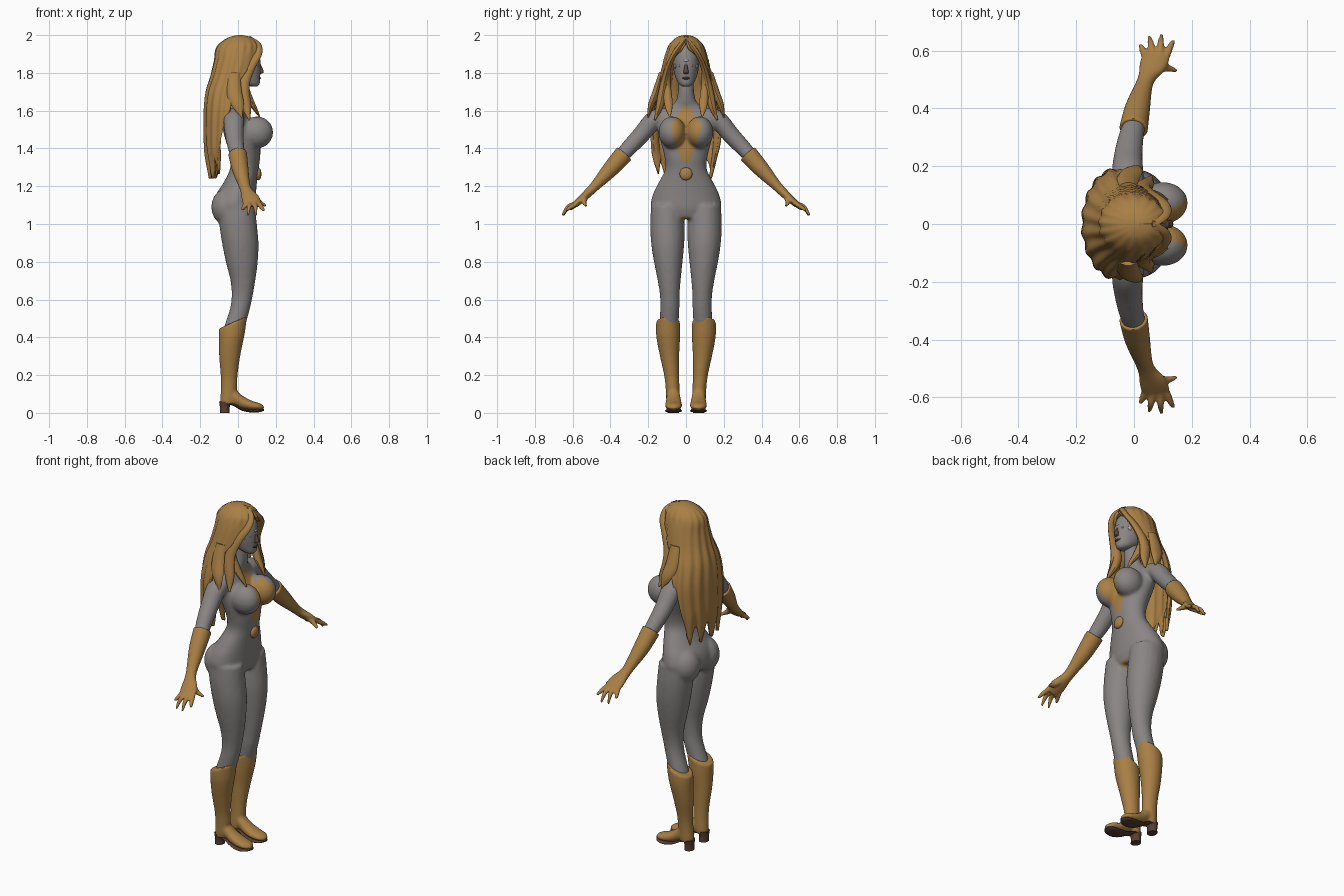
import bpy, bmesh, math
from mathutils import Vector, Matrix

cube = bpy.data.objects.get("Cube")
if cube:
    bpy.data.objects.remove(cube)


def material(name, r, g, b):
    m = bpy.data.materials.new(name)
    m.use_nodes = True
    m.diffuse_color = (r, g, b, 1)
    m.node_tree.nodes["Principled BSDF"].inputs["Base Color"].default_value = (r, g, b, 1)
    return m


GREY = material("suit grey", 0.25, 0.235, 0.23)
GOLD = material("gold", 0.40, 0.215, 0.06)
SKIN = material("brown skin", 0.12, 0.065, 0.045)
SOLE = material("dark brown sole", 0.09, 0.05, 0.035)
PALE = material("pale face paint", 0.5, 0.5, 0.52)
LIPS = material("dark lips", 0.06, 0.025, 0.02)
X, Z = Vector((1, 0, 0)), Vector((0, 0, 1))


def smooth_path(stations, steps=4):
    """Catmull-Rom interpolation of whole stations (position and radii)."""
    p = [Vector(s) for s in stations]
    p = [2 * p[0] - p[1]] + p + [2 * p[-1] - p[-2]]
    out = []
    for a, b, c, d in zip(p, p[1:], p[2:], p[3:]):
        for i in range(steps):
            t = i / steps
            out.append(0.5 * (2 * b + (c - a) * t + (2 * a - 5 * b + 4 * c - d) * t * t
                              + (3 * b - a - 3 * c + d) * t ** 3))
    return out + [p[-2]]


def bridge(bm, rings, closed=True):
    n = len(rings[0])
    for r, q in zip(rings, rings[1:]):
        for i in range(n if closed else n - 1):
            j = (i + 1) % n
            bm.faces.new((r[i], r[j], q[j], q[i]))


def loft(bm, stations, side=1, axis=None, n=20, tilt=0):
    """Skin elliptical rings (x, y, z, radius a, radius b), mirrored by side."""
    path = smooth_path(stations)
    rings = []
    for i, s in enumerate(path):
        if axis is None:
            t = (path[min(i + 1, len(path) - 1)] - path[max(i - 1, 0)]).to_3d().normalized()
        else:
            t = axis
        ref = Vector((0, 1, 0)) if abs(t.x) > 0.9 else X
        u = (ref - t * ref.dot(t)).normalized()
        v = t.cross(u)
        ring = []
        for k in range(n):
            a = math.tau * k / n
            co = s.to_3d() + u * math.cos(a) * max(s[3], 0.002) + v * math.sin(a) * max(s[4], 0.002)
            if tilt and i < 3:
                co.z += tilt * (co.x - s[0]) * (3 - i) / 3
            ring.append(bm.verts.new((co.x, co.y * side, co.z)))
        rings.append(ring)
    bridge(bm, rings)
    bm.faces.new(rings[0])
    bm.faces.new(rings[-1])


def ball(bm, centre, size, seg=20):
    bmesh.ops.create_uvsphere(bm, u_segments=seg, v_segments=seg // 2, radius=1,
                              matrix=Matrix.Translation(centre) @ Matrix.Diagonal((*size, 1)))


def finish(bm, name, *mats, voxel=0, angle=50, recalc=True):
    if recalc:
        bmesh.ops.recalc_face_normals(bm, faces=bm.faces)
    me = bpy.data.meshes.new(name)
    bm.to_mesh(me)
    bm.free()
    ob = bpy.data.objects.new(name, me)
    bpy.context.collection.objects.link(ob)
    if voxel:  # fuse overlapping volumes into one skin
        mod = ob.modifiers.new("fuse", "REMESH")
        mod.mode, mod.voxel_size = "VOXEL", voxel
        mod = ob.modifiers.new("relax", "SMOOTH")
        mod.factor, mod.iterations = 0.5, 6
        dg = bpy.context.evaluated_depsgraph_get()
        ob.data = bpy.data.meshes.new_from_object(ob.evaluated_get(dg))
        ob.modifiers.clear()
        ob.data.name = name
    ob.data.materials.clear()
    for m in mats:
        ob.data.materials.append(m)
    for o in bpy.context.selected_objects:
        o.select_set(False)
    ob.select_set(True)
    bpy.context.view_layer.objects.active = ob
    bpy.ops.object.shade_smooth_by_angle(angle=math.radians(angle))
    return ob


# Body: torso, neck, legs and upper arms fused together
bm = bmesh.new()
loft(bm, [(-.01, 0, 1.03, .085, .11), (-.02, 0, 1.08, .11, .183), (-.012, 0, 1.15, .107, .178),
          (.012, 0, 1.22, .088, .145), (.033, 0, 1.29, .076, .11), (.038, 0, 1.36, .08, .115),
          (.025, 0, 1.44, .09, .135), (0, 0, 1.52, .085, .15), (-.015, 0, 1.58, .065, .145),
          (-.01, 0, 1.62, .052, .09), (.005, 0, 1.65, .045, .055), (.015, 0, 1.7, .042, .043),
          (.02, 0, 1.78, .04, .04)], axis=Z, n=32)
for s in (1, -1):
    ball(bm, (.1, .073 * s, 1.485), (.087, .073, .085))
    ball(bm, (-.055, .088 * s, 1.09), (.087, .085, .1))
    loft(bm, [(-.01, .1, 1.1, .1, .085), (0, .099, 1, .1, .091), (.012, .097, .9, .097, .088),
              (.02, .094, .8, .085, .076), (.026, .089, .7, .066, .061), (.022, .086, .62, .056, .052),
              (.01, .086, .55, .053, .051), (-.02, .09, .45, .055, .05), (-.03, .09, .4, .05, .046)],
         s, axis=Z)
    loft(bm, [(-.02, .1, 1.575, .055, .045), (-.022, .17, 1.55, .056, .05), (-.02, .235, 1.475, .05, .047),
              (-.008, .31, 1.395, .043, .042), (.01, .36, 1.34, .035, .035)], s)
body = finish(bm, "body_suit", GREY, GOLD, voxel=.009)

# Gold chest panel cut into the suit along straight seams
bm = bmesh.new()
bm.from_mesh(body.data)
low, wide, top = Vector((0, .022, 1.33)), Vector((0, .085, 1.52)), Vector((0, .02, 1.61))
seams = []
for s in (1, -1):
    for a, b in ((low, wide), (wide, top)):
        d = b - a
        seams.append((Vector((0, a.y * s, a.z)), Vector((0, d.z * s, -d.y))))
seams.append((low, -Z))
for co, no in seams:
    faces = [f for f in bm.faces if f.normal.x > 0 and f.calc_center_median().x > .03
             and 1.28 < f.calc_center_median().z < 1.66]
    geom = set(faces) | {e for f in faces for e in f.edges} | {v for f in faces for v in f.verts}
    bmesh.ops.bisect_plane(bm, geom=list(geom), plane_co=co, plane_no=no, dist=1e-5)
for f in bm.faces:
    c = f.calc_center_median()
    panel = c.x > .03 and f.normal.x > 0 and all((c - co).dot(no) < 0 for co, no in seams)
    crotch = abs(c.y) < .025 and c.z < 1.04 and f.normal.z < -.4 and c.z > .97
    f.material_index = int(panel or crotch)
bm.to_mesh(body.data)
bm.free()

# Belt disc
bm = bmesh.new()
ball(bm, (.108, 0, 1.265), (.016, .034, .034))
finish(bm, "belt_disc", GOLD)

for s, side in ((1, "left"), (-1, "right")):
    # Glove with forearm, palm, fingers and thumb
    bm = bmesh.new()
    loft(bm, [(-.002, .327, 1.372, .05, .051), (.012, .40, 1.29, .044, .043), (.033, .475, 1.208, .031, .028),
              (.046, .51, 1.172, .032, .024), (.066, .55, 1.135, .048, .021), (.08, .59, 1.1, .047, .016)], s)
    for base, tip in (((.04, .575), (.02, .622, 1.075)), ((.064, .59), (.052, .65, 1.045)),
                      ((.09, .59), (.095, .655, 1.045)), ((.112, .58), (.138, .636, 1.07))):
        loft(bm, [(*base, 1.108, .013, .013), ((base[0] + tip[0]) / 2, (base[1] + tip[1]) / 2 + .004, 1.088, .012, .012),
                  (*tip, .006, .006)], s, n=10)
    loft(bm, [(.055, .52, 1.16, .018, .016), (.105, .54, 1.122, .015, .014), (.148, .53, 1.095, .007, .007)], s, n=10)
    finish(bm, side + "_glove", GOLD, voxel=.005)

    # Boot: shaft and foot
    bm = bmesh.new()
    loft(bm, [(-.026, .095, .48, .075, .065), (-.035, .094, .4, .067, .063), (-.044, .087, .3, .056, .051),
              (-.047, .076, .2, .045, .04), (-.048, .071, .13, .043, .037), (-.052, .068, .07, .042, .037),
              (-.055, .068, .045, .038, .034)], s, axis=Z, tilt=.45)
    loft(bm, [(-.06, .068, .09, .03, .035), (-.02, .067, .085, .036, .045), (.02, .066, .058, .041, .036),
              (.07, .066, .04, .046, .026), (.115, .066, .033, .038, .018), (.138, .066, .028, .015, .009)], s, axis=X)
    finish(bm, side + "_boot", GOLD, voxel=.007)

    # Sole and heel block
    bm = bmesh.new()
    loft(bm, [(-.08, .068, .052, .03, .006), (-.03, .067, .045, .032, .006), (.02, .066, .02, .038, .008),
              (.07, .066, .01, .046, .008), (.115, .066, .012, .038, .008), (.138, .066, .017, .013, .005)], s, axis=X)
    loft(bm, [(-.068, .068, .06, .032, .034), (-.07, .068, .03, .026, .029), (-.07, .068, 0, .026, .03)], s, axis=Z)
    finish(bm, side + "_sole", SOLE, angle=40)

# Head: chin to crown, brown in front and grey at the sides
bm = bmesh.new()
loft(bm, [(.085, 0, 1.728, .018, .018), (.068, 0, 1.742, .046, .038), (.045, 0, 1.775, .072, .055),
          (.035, 0, 1.82, .084, .066), (.03, 0, 1.87, .087, .07), (.022, 0, 1.92, .08, .066),
          (.015, 0, 1.955, .05, .04)], axis=Z, n=40)
for f in bm.faces:
    c = f.calc_center_median()
    f.material_index = int(c.x > .066 + .5 * max(0, c.z - 1.9))
finish(bm, "head", GREY, SKIN)

# Nose
bm = bmesh.new()
loft(bm, [(.11, 0, 1.855, .006, .007), (.12, 0, 1.825, .01, .01), (.124, 0, 1.803, .012, .014),
          (.115, 0, 1.795, .006, .01)], axis=Z, n=12)
finish(bm, "nose", SKIN)

# Lips, brow mark, eyes and cheek marks
bm = bmesh.new()
ball(bm, (.113, 0, 1.772), (.008, .02, .007))
finish(bm, "lips", LIPS)
bm = bmesh.new()
ball(bm, (.116, 0, 1.866), (.004, .014, .006), 12)
for s in (1, -1):
    ball(bm, (.107, .03 * s, 1.838), (.004, .011, .004), 12)
    ball(bm, (.075, .057 * s, 1.835), (.014, .006, .014), 12)
finish(bm, "face_paint", PALE)

# Hair shell: x centre, z, depth, width and half angle of the face opening
bm = bmesh.new()
shell = [(.012, 2.0, .012, .012, 0), (.01, 1.988, .06, .05, 0), (.006, 1.955, .104, .085, .02),
         (0, 1.92, .118, .102, .25), (-.004, 1.87, .12, .117, .75), (-.02, 1.78, .125, .138, 1.2),
         (-.04, 1.7, .13, .165, 1.4), (-.05, 1.6, .13, .19, 1.55), (-.06, 1.5, .12, .19, 1.75),
         (-.072, 1.4, .105, .183, 1.85), (-.085, 1.31, .07, .165, 1.95)]
rings = []
path = smooth_path(shell, 3)
for i, (cx, z, depth, width, gap) in enumerate(path):
    fall = i / (len(path) - 1)
    ring = []
    for k in range(73):
        a = gap + (math.tau - 2 * gap) * k / 72
        wave = 1 + .03 * min(1, 4 * fall) * math.sin(17 * a + 2 * math.sin(5 * z))
        drop = .05 * fall ** 8 * math.sin(11 * a) - .02 * fall ** 8
        ring.append(bm.verts.new((cx + depth * wave * math.cos(a), width * wave * math.sin(a), z + drop)))
    rings.append(ring)
bridge(bm, rings, closed=False)
bm.faces.new(rings[0])
hair = finish(bm, "hair_shell", GOLD)
mod = hair.modifiers.new("thickness", "SOLIDIFY")
mod.thickness, mod.offset = .016, -1

# Front locks framing the face and falling over the shoulders
bm = bmesh.new()
for s in (1, -1):
    loft(bm, [(.05, .005, 1.975, .03, .014), (.1, .03, 1.945, .024, .014), (.105, .062, 1.9, .022, .014),
              (.07, .09, 1.84, .026, .016), (.035, .112, 1.76, .03, .02), (.03, .125, 1.69, .032, .024),
              (.045, .14, 1.62, .026, .02), (.06, .165, 1.55, .004, .004)], s, n=10)
    loft(bm, [(.05, .095, 1.82, .02, .014), (.03, .1, 1.74, .025, .02), (.06, .095, 1.66, .02, .024),
              (.09, .09, 1.61, .012, .018), (.115, .085, 1.565, .003, .003)], s, n=10)
    loft(bm, [(-.02, .13, 1.8, .03, .014), (-.02, .158, 1.7, .04, .02), (0, .185, 1.63, .032, .016),
              (.02, .2, 1.565, .003, .003)], s, n=10)
finish(bm, "hair_locks", GOLD, angle=40)
